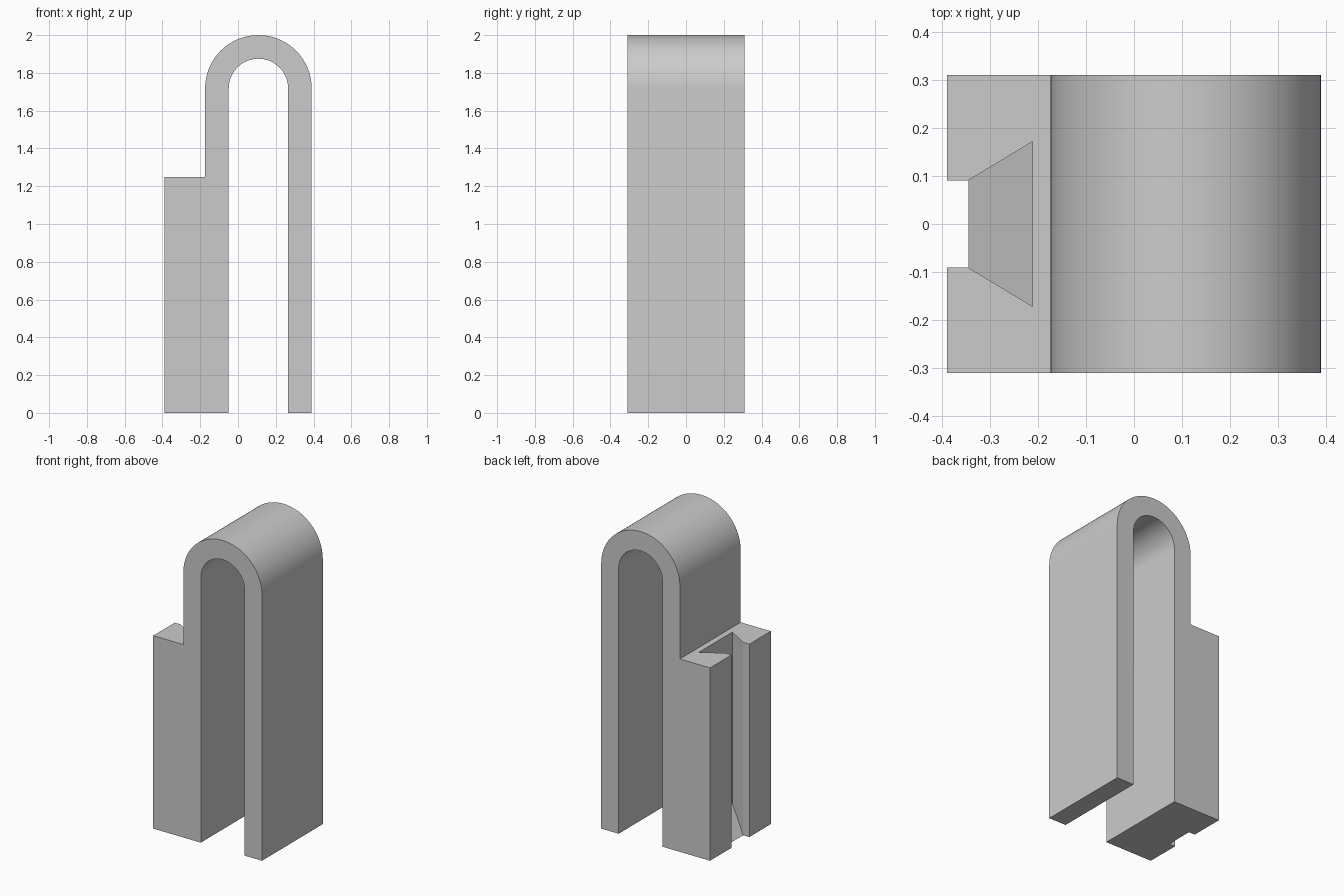
import bpy, bmesh, math

if "Cube" in bpy.data.objects:
    bpy.data.objects.remove(bpy.data.objects["Cube"], do_unlink=True)

grey = bpy.data.materials.new("plain grey")
grey.use_nodes = True
colour = (0.6, 0.6, 0.6, 1)
grey.diffuse_color = colour
grey.node_tree.nodes["Principled BSDF"].inputs["Base Color"].default_value = colour


def prism(name, lower, upper):
    """Closed solid between two matching outlines."""
    bm = bmesh.new()
    a = [bm.verts.new(p) for p in lower]
    b = [bm.verts.new(p) for p in upper]
    bm.faces.new(a)
    bm.faces.new(b)
    for i in range(len(a)):
        j = (i + 1) % len(a)
        bm.faces.new((a[i], a[j], b[j], b[i]))
    bmesh.ops.recalc_face_normals(bm, faces=bm.faces)
    mesh = bpy.data.meshes.new(name)
    bm.to_mesh(mesh)
    bm.free()
    mesh.materials.append(grey)
    obj = bpy.data.objects.new(name, mesh)
    bpy.context.collection.objects.link(obj)
    return obj


def arch(radius, start, end, steps=48):
    """Half circle of profile points over the gap."""
    angles = [start + (end - start) * i / steps for i in range(steps + 1)]
    return [(ARCH_X + radius * math.cos(t), ARCH_Z + radius * math.sin(t)) for t in angles]


HALF_X, HALF_Y = 0.39, 0.311
BLOCK_TOP = 1.25
OUTER, INNER = 0.282, 0.157
ARCH_X, ARCH_Z = HALF_X - OUTER, 2 - OUTER

# Clip body: thick block, arch and thin leg in one profile
profile = [(-HALF_X, 0), (-HALF_X, BLOCK_TOP), (ARCH_X - OUTER, BLOCK_TOP)]
profile += arch(OUTER, math.pi, 0)
profile += [(HALF_X, 0), (ARCH_X + INNER, 0)]
profile += arch(INNER, 0, math.pi)
profile += [(ARCH_X - INNER, 0)]
body = prism("clip_body",
             [(x, -HALF_Y, z) for x, z in profile],
             [(x, HALF_Y, z) for x, z in profile])

# Dovetail slot cutter, with a floor that ramps up towards the inside
NECK_X = -0.346
half_plan = [(-0.5, 0.091), (NECK_X, 0.091), (-0.212, 0.172)]
plan = half_plan + [(x, -y) for x, y in reversed(half_plan)]
cutter = prism("dovetail_cutter",
               [(x, y, (x - NECK_X) * 1.05) for x, y in plan],
               [(x, y, BLOCK_TOP + 0.1) for x, y in plan])
cutter.hide_render = True

slot = body.modifiers.new("dovetail_slot", "BOOLEAN")
slot.operation = "DIFFERENCE"
slot.solver = "EXACT"
slot.object = cutter

bpy.ops.object.select_all(action="DESELECT")
body.select_set(True)
bpy.context.view_layer.objects.active = body
bpy.ops.object.modifier_apply(modifier=slot.name)
bpy.data.objects.remove(cutter, do_unlink=True)
bpy.ops.object.shade_smooth_by_angle(angle=math.radians(30))
